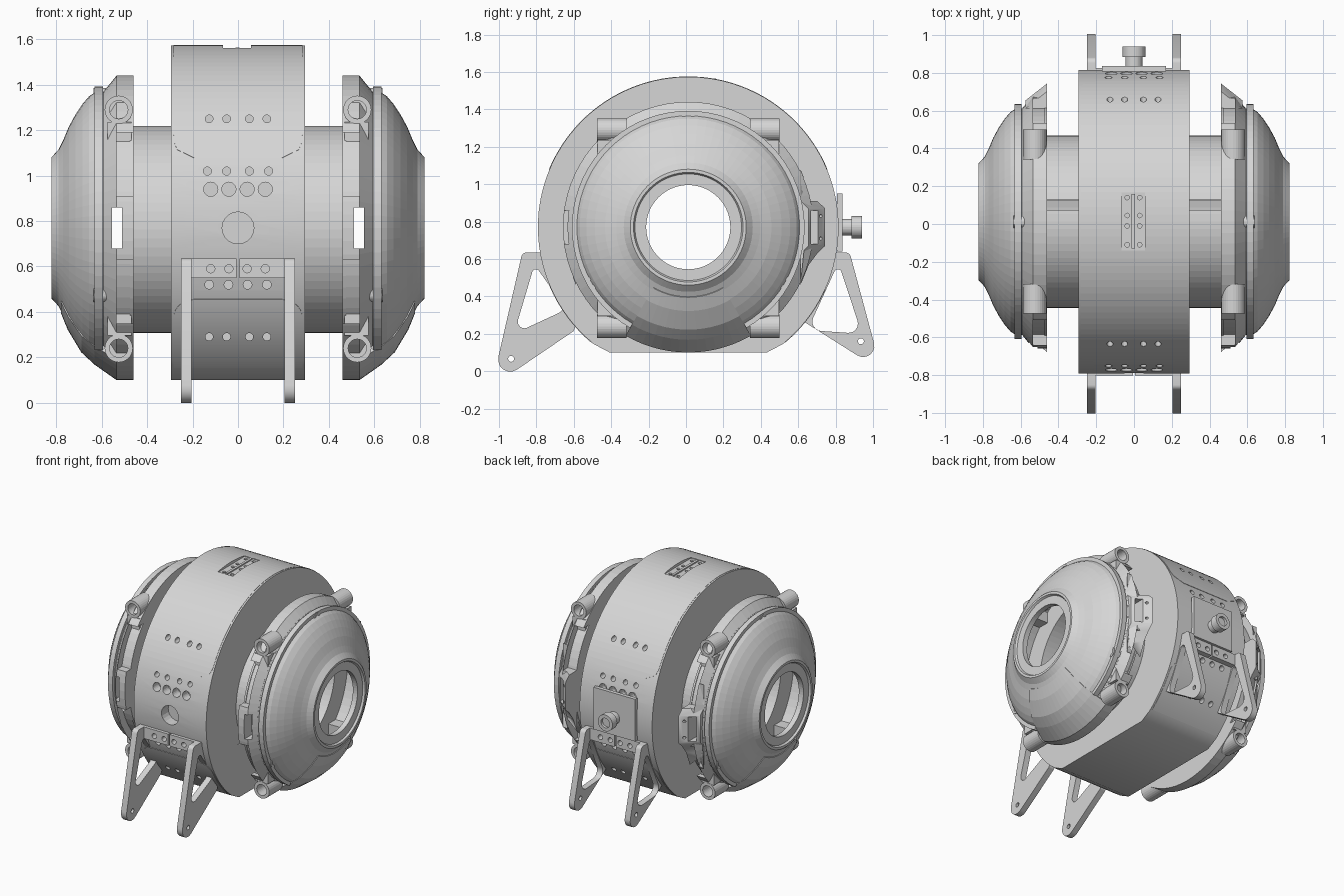
import bpy, bmesh
from math import sin, cos, pi, radians, sqrt, tan
from mathutils import Vector, Matrix

if "Cube" in bpy.data.objects:
    bpy.data.objects.remove(bpy.data.objects["Cube"])

CY, CZ, R = 0.012, 0.77, 0.804      # drum axis and radius
HUB = (0, CY, CZ)

grey = bpy.data.materials.new("machined_grey")
grey.use_nodes = True
grey.diffuse_color = (0.67, 0.67, 0.67, 1)
grey.node_tree.nodes["Principled BSDF"].inputs["Base Color"].default_value = grey.diffuse_color


def add(name, bm):
    """Turn a bmesh into a finished object."""
    bmesh.ops.remove_doubles(bm, verts=bm.verts, dist=1e-5)
    bmesh.ops.recalc_face_normals(bm, faces=bm.faces)
    me = bpy.data.meshes.new(name)
    bm.to_mesh(me)
    bm.free()
    me.materials.append(grey)
    ob = bpy.data.objects.new(name, me)
    bpy.context.collection.objects.link(ob)
    return ob


def loft(name, rings, closed):
    bm = bmesh.new()
    vs = [[bm.verts.new(p) for p in ring] for ring in rings]
    n = len(vs[0])
    for i in range(len(vs) if closed else len(vs) - 1):
        a, b = vs[i], vs[(i + 1) % len(vs)]
        for j in range(n):
            k = (j + 1) % n
            bm.faces.new((a[j], a[k], b[k], b[j]))
    if not closed:
        bm.faces.new(vs[0])
        bm.faces.new(vs[-1])
    return add(name, bm)


def around(t, r, a, c=HUB, axis="X"):
    off = (t, r * sin(a), r * cos(a)) if axis == "X" else (r * sin(a), t, r * cos(a))
    return Vector(c) + Vector(off)


def lathe(name, profile, c=HUB, axis="X", n=72, start=0, end=360):
    """Revolve a closed (along, radius) profile; angle 0 points up."""
    full = end - start == 360
    angles = [radians(start + (end - start) * i / n) for i in range(n if full else n + 1)]
    return loft(name, [[around(t, r, a, c, axis) for t, r in profile] for a in angles], full)


def tube(name, t0, t1, r0, r1, **kw):
    return lathe(name, [(t0, r0), (t1, r0), (t1, r1), (t0, r1)], **kw)


def boxes(name, *spans):
    bm = bmesh.new()
    for x0, x1, y0, y1, z0, z1 in spans:
        lo, hi = Vector((x0, y0, z0)), Vector((x1, y1, z1))
        m = Matrix.Translation((lo + hi) / 2) @ Matrix.Diagonal((*(hi - lo), 1))
        bmesh.ops.create_cube(bm, size=1, matrix=m)
    return add(name, bm)


def rods(name, items, axis="Y"):
    """Cylinders given as (centre, radius, length)."""
    bm = bmesh.new()
    turn = {"X": Matrix.Rotation(pi / 2, 4, "Y"), "Y": Matrix.Rotation(pi / 2, 4, "X"), "Z": Matrix()}[axis]
    for c, r, length in items:
        bmesh.ops.create_cone(bm, cap_ends=True, segments=20, radius1=r, radius2=r,
                              depth=length, matrix=Matrix.Translation(c) @ turn)
    return add(name, bm)


def apply(ob, mod):
    with bpy.context.temp_override(object=ob, active_object=ob, selected_objects=[ob]):
        bpy.ops.object.modifier_apply(modifier=mod.name)


def cut(cutter, *obs):
    for ob in obs:
        m = ob.modifiers.new("cut", "BOOLEAN")
        m.operation, m.solver, m.object = "DIFFERENCE", "EXACT", cutter
        apply(ob, m)


def mirror(*obs):
    for ob in obs:
        apply(ob, ob.modifiers.new("mirror", "MIRROR"))


def rounded(corners):
    """Round each (y, z, radius) corner with an arc."""
    out = []
    n = len(corners)
    for i, (y, z, r) in enumerate(corners):
        p = Vector((y, z, 0))
        a = (Vector((*corners[i - 1][:2], 0)) - p).normalized()
        b = (Vector((*corners[(i + 1) % n][:2], 0)) - p).normalized()
        half = a.angle(b) / 2
        centre = p + (a + b).normalized() * r / sin(half)
        first = (p + a * r / tan(half) - centre).normalized()
        last = (p + b * r / tan(half) - centre).normalized()
        out += [centre + first.slerp(last, k / 6).normalized() * r for k in range(7)]
    return out


def circle(c, r, n=20):
    return [(c[0] + r * sin(2 * pi * i / n), c[1] + r * cos(2 * pi * i / n)) for i in range(n)]


def plate(name, loops, x0, x1):
    """Flat plate from (y, z) loops, inner loops become holes."""
    cu = bpy.data.curves.new(name, "CURVE")
    cu.dimensions, cu.fill_mode, cu.extrude = "2D", "BOTH", (x1 - x0) / 2
    for loop in loops:
        sp = cu.splines.new("POLY")
        sp.points.add(len(loop) - 1)
        for pt, co in zip(sp.points, loop):
            pt.co = (co[0], co[1], 0, 1)
        sp.use_cyclic_u = True
    tmp = bpy.data.objects.new(name + "_curve", cu)
    bpy.context.collection.objects.link(tmp)
    me = bpy.data.meshes.new_from_object(tmp.evaluated_get(bpy.context.evaluated_depsgraph_get()))
    bm = bmesh.new()
    bm.from_mesh(me)
    bpy.data.objects.remove(tmp)
    bm.transform(Matrix(((0, 0, 1, (x0 + x1) / 2), (1, 0, 0, 0), (0, 1, 0, 0), (0, 0, 0, 1))))
    return add(name, bm)


# Central drum with a flat underside and a bore
arc = [around(0, R, radians(-141 + 282 * i / 64)).yz for i in range(65)]
band = plate("drum", [arc + [(CY + 0.42, 0.1), (CY - 0.42, 0.1)], circle((CY, CZ), 0.436, 64)], -0.295, 0.295)


# Barely raised cover panels with rounded corners
def panel(name, a0, a1, both):
    rings = []
    n = 48
    for i in range(n + 1):
        f = i / n
        near = min(f, 1 - f) if both else f
        d = max(0, 1 - near * abs(radians(a1 - a0)) * R / 0.09)
        w = 0.283 - 0.09 * (1 - sqrt(1 - d * d))
        a = radians(a0 + (a1 - a0) * f)
        rings.append([around(x, r, a) for x, r in ((-w, R - 0.02), (w, R - 0.02), (w, R + 0.002), (-w, R + 0.002))])
    return loft(name, rings, False)


panels = [panel("top_panel", -67.5, 67.5, True),
          panel("front_lower_panel", -113, -140, False),
          panel("back_lower_panel", 113, 140, False)]

# Legs and their mounting plates
front_leg = plate("front_leg", [
    rounded([(-0.875, 0.635, 0.03), (-0.76, 0.635, 0.01), (-0.66, 0.45, 0.02), (-0.56, 0.33, 0.01),
             (-0.6, 0.215, 0.02), (-1.04, -0.084, 0.065)]),
    rounded([(-0.81, 0.57, 0.02), (-0.92, 0.2, 0.035), (-0.64, 0.33, 0.035)]),
    circle((-0.935, 0.066), 0.016)], 0.205, 0.25)
back_leg = plate("back_leg", [
    rounded([(0.875, 0.635, 0.03), (0.76, 0.635, 0.01), (0.66, 0.45, 0.02), (0.56, 0.33, 0.01),
             (0.63, 0.265, 0.02), (1.045, 0.003, 0.06)]),
    rounded([(0.815, 0.58, 0.02), (0.94, 0.2, 0.05), (0.65, 0.22, 0.05)]),
    circle((0.935, 0.16), 0.016)], 0.205, 0.25)
leg_plates = boxes("leg_mounting_plate", (0.006, 0.25, -0.803, -0.75, 0.55, 0.635),
                   (0.006, 0.25, 0.775, 0.825, 0.55, 0.635))
mirror(front_leg, back_leg, leg_plates)

# Bolt holes in rows on front and back, plus a round port on the front
holes = [((0, CY - R, CZ), 0.07, 0.16)]
for z, r, xs in ((1.25, 0.017, (0.05, 0.127)), (1.02, 0.018, (0.05, 0.135)), (0.94, 0.031, (0.04, 0.12)),
                 (0.59, 0.018, (0.04, 0.12)), (0.52, 0.019, (0.042, 0.127)), (0.29, 0.017, (0.05, 0.127))):
    reach = sqrt(R * R - (z - CZ) ** 2)
    holes += [((sx * x, CY + sy * reach, z), r, 0.13) for x in xs for sx in (-1, 1) for sy in (-1, 1)]
bolt_cutter = rods("bolt_cutter", holes)
cut(bolt_cutter, band, leg_plates, *panels)

# Recessed socket on top with a small bolted strip
socket_cutter = boxes("socket_cutter", (-0.065, 0.058, -0.14, 0.168, 1.556, 1.7))
cut(socket_cutter, band, panels[0])
socket_holes = rods("socket_hole_cutter", [((x, y, 1.56), 0.012, 0.08)
                    for x in (-0.036, 0.03) for y in (-0.11, -0.01, 0.045, 0.14)], "Z")
cut(socket_holes, band, panels[0])
boxes("socket_strip", (-0.012, 0.006, -0.13, 0.16, 1.54, 1.565))

# Rear connector on its plate
boxes("connector_plate", (-0.17, 0.17, 0.808, 0.836, 0.64, 0.95))
lathe("connector", [(0.82, 0), (0.82, 0.045), (0.885, 0.045), (0.885, 0.06), (0.94, 0.06),
                    (0.94, 0.035), (0.92, 0.035), (0.92, 0)], c=(0, 0, CZ), axis="Y", n=32)

# Inner tube joining the two ends
inner_tube = tube("inner_tube", -0.475, 0.475, 0.436, 0.456, c=(0, CY, 0.763))
groove = boxes("groove_cutter", (-0.6, 0.6, 0.075, 0.13, 1.185, 1.3))
cut(groove, inner_tube)

# End flange: back plate, drum wall and chamfered rim
flange_back = tube("flange_back", 0.46, 0.475, 0.436, 0.62)
flange_wall = tube("flange_wall", 0.46, 0.58, 0.585, 0.615)
flange_rim = lathe("flange_rim", [(0.46, 0.6), (0.46, 0.67), (0.535, 0.67), (0.6, 0.59), (0.57, 0.58)])

# Wedge-shaped side ears, flaring towards the drum
ears = []
for side, label in ((-1, "front"), (1, "back")):
    ear = plate(label + "_ear", [[(CY + side * y, z) for y, z in (
        (0.60, 1.08), (0.645, 0.97), (0.69, 0.91), (0.732, 0.87), (0.732, 0.67),
        (0.69, 0.63), (0.645, 0.57), (0.60, 0.46))]], 0.46, 0.575)
    for v in ear.data.vertices:
        if v.co.x > 0.5:
            v.co.y = CY + side * max(0.6, abs(v.co.y - CY) - 0.09)
    ears.append(ear)

# Notches behind the rim and a slot through both ears
notches = boxes("notch_cutter", *[(0.4, 0.535, y0, y1, z0, z1) for y0, y1 in ((-1, -0.4), (0.4, 1))
                                  for z0, z1 in ((0.35, 0.63), (0.91, 1.19))])
cut(notches, flange_rim, *ears)
slot = boxes("slot_cutter", (0.51, 0.555, -1, 1, 0.68, 0.86))
cut(slot, flange_wall, flange_rim, *ears)
ear_holes = rods("ear_hole_cutter", [((0.49, CY + s * 0.72, z), 0.009, 0.06) for s in (-1, 1) for z in (0.71, 0.83)])
cut(ear_holes, *ears)

# Four hollow bosses per flange, each on a web
bosses = [tube("boss", 0.33 * s + CY, 0.487 * s + CY, 0.04, 0.062, c=(0.525, 0, z), axis="Y", n=28)
          for s in (-1, 1) for z in (0.24, 1.29)]
boss_floors = rods("boss_floor", [((0.525, CY + 0.36 * s, z), 0.045, 0.04) for s in (-1, 1) for z in (0.24, 1.29)])
boss_webs = boxes("boss_web", *[(0.47, 0.575, CY + y0, CY + y1, z0, z1) for y0, y1 in ((-0.485, -0.36), (0.36, 0.485))
                                for z0, z1 in ((0.295, 0.39), (1.15, 1.235))])

# Domed cover, its rim lip, bottom pad and screws
dome = lathe("dome", [(0.575, 0.6), (0.625, 0.6), (0.655, 0.58), (0.685, 0.545), (0.715, 0.5), (0.745, 0.445),
                      (0.77, 0.385), (0.79, 0.345), (0.822, 0.31), (0.822, 0.293), (0.808, 0.285), (0.808, 0.225),
                      (0.77, 0.225), (0.75, 0.33), (0.7, 0.46), (0.62, 0.57), (0.575, 0.58)])
lip = tube("dome_lip", 0.595, 0.632, 0.58, 0.622, start=-150, end=150, n=60)
pad = lathe("dome_bottom_pad", [(0.535, 0.67), (0.632, 0.602), (0.69, 0.548), (0.75, 0.448), (0.78, 0.375),
                                (0.76, 0.36), (0.7, 0.47), (0.62, 0.57), (0.535, 0.62)], start=150, end=210, n=14)
screws = [tube("dome_screw", 0.58, 0.637, 0.02, 0.036, n=20, c=around(0, 0.58, radians(a))) for a in (0, 120, 240)]
screw_cores = rods("dome_screw_core", [(around(0.605, 0.58, radians(a)), 0.025, 0.05) for a in (0, 120, 240)], "X")

mirror(flange_back, flange_wall, flange_rim, dome, lip, pad, boss_floors, boss_webs, screw_cores,
       *ears, *bosses, *screws)

# Cutters are no longer needed
for ob in (bolt_cutter, socket_cutter, socket_holes, groove, notches, slot, ear_holes):
    bpy.data.objects.remove(ob)
